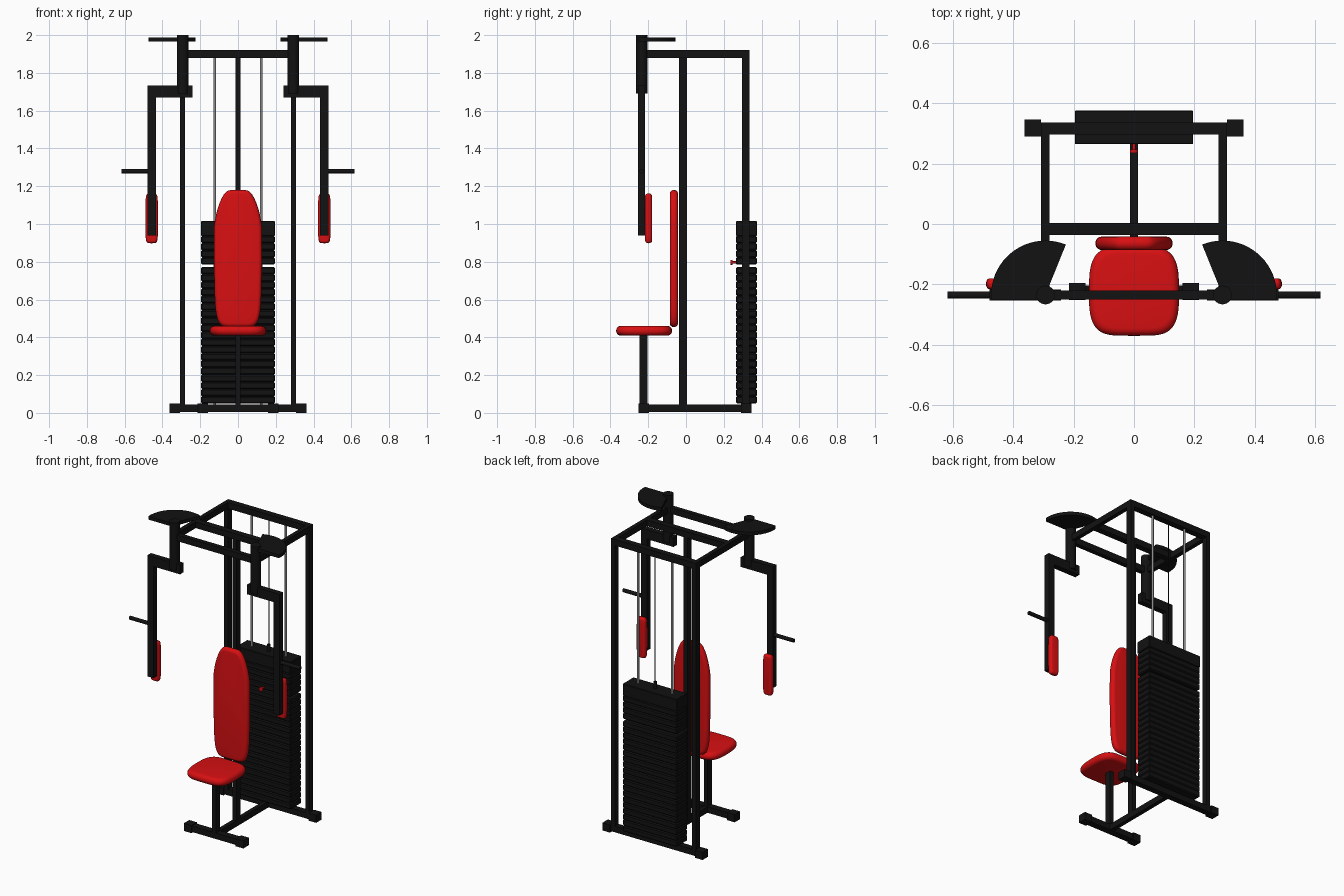
import bpy, bmesh, math
from mathutils import Vector, Matrix

if "Cube" in bpy.data.objects:
    bpy.data.objects.remove(bpy.data.objects["Cube"])


def material(name, rgb):
    m = bpy.data.materials.new(name)
    m.diffuse_color = (*rgb, 1)
    m.use_nodes = True
    m.node_tree.nodes["Principled BSDF"].inputs["Base Color"].default_value = m.diffuse_color
    return m


BLACK = material("black_steel", (0.006, 0.006, 0.006))
RED = material("red_vinyl", (0.68, 0.005, 0.006))
GREY = material("grey_rod", (0.25, 0.25, 0.25))


def finish(name, bm, mat, angle=None):
    bmesh.ops.recalc_face_normals(bm, faces=bm.faces)
    me = bpy.data.meshes.new(name)
    bm.to_mesh(me)
    bm.free()
    me.materials.append(mat)
    if angle:
        for p in me.polygons:
            p.use_smooth = True
        me.set_sharp_from_angle(angle=math.radians(angle))
    ob = bpy.data.objects.new(name, me)
    bpy.context.collection.objects.link(ob)
    return ob


def box(name, x, y, z, mat=BLACK, bevel=0):
    """Box given by its (min, max) range on each axis."""
    bm = bmesh.new()
    bmesh.ops.create_cube(bm, size=1)
    for v in bm.verts:
        v.co = Vector([(r[0] + r[1]) / 2 + c * (r[1] - r[0]) for r, c in zip((x, y, z), v.co)])
    if bevel:
        bmesh.ops.bevel(bm, geom=bm.edges[:], offset=bevel, segments=1, affect='EDGES')
    return finish(name, bm, mat)


def rod(name, a, b, r, mat=BLACK, sides=20):
    """Cylinder from point a to point b."""
    a, b = Vector(a), Vector(b)
    d = b - a
    bm = bmesh.new()
    m = Matrix.Translation((a + b) / 2) @ d.to_track_quat('Z', 'Y').to_matrix().to_4x4()
    bmesh.ops.create_cone(bm, cap_ends=True, segments=sides, radius1=r, radius2=r,
                          depth=d.length, matrix=m)
    return finish(name, bm, mat, 40)


def pad(name, centre, hu, hv, ht, place, power=5, taper=lambda v: 1, rim=0.02):
    """Cushion: rounded outline lofted through its thickness with a soft rim."""
    bm = bmesh.new()
    n, steps, rings = 56, 10, []
    for k in range(steps + 1):
        a = math.pi * (k / steps - 0.5)
        inset, t = rim * (1 - math.cos(a)), ht * math.sin(a)
        ring = []
        for i in range(n):
            c, s = math.cos(math.tau * i / n), math.sin(math.tau * i / n)
            u = math.copysign(abs(c) ** (2 / power), c)
            v = math.copysign(abs(s) ** (2 / power), s)
            p = place(u * (hu - inset) * taper(v), v * (hv - inset), t)
            ring.append(bm.verts.new(Vector(centre) + Vector(p)))
        rings.append(ring)
    for r0, r1 in zip(rings, rings[1:]):
        for i in range(n):
            bm.faces.new((r0[i], r0[(i + 1) % n], r1[(i + 1) % n], r1[i]))
    bm.faces.new(rings[0])
    bm.faces.new(rings[-1])
    return finish(name, bm, RED, 50)


def upright(u, v, t):
    return (u, t, v)


def flat(u, v, t):
    return (u, v, t)


T = 0.0135                      # half width of the frame tube
FRONT, MID, REAR = (-0.253, -0.216), (-0.037, 0.004), (0.296, 0.336)
TOP = (1.88, 1.92)

# Base frame
box("base_spine", (-T, T), (-0.23, 0.32), (0.006, 0.045))
box("rear_base_bar", (-0.33, 0.33), REAR, (0.006, 0.045))
box("front_base_bar", (-0.18, 0.18), (-0.247, -0.203), (0.006, 0.045))

# Main frame
box("centre_post", (-T, T), MID, (0.04, 1.9))
box("seat_post", (-T, T), (-0.247, -0.203), (0.04, 0.42))
box("top_rear_bar", (-0.3, 0.3), REAR, TOP)
box("top_middle_bar", (-0.3, 0.3), MID, TOP)
box("top_front_bar", (-0.29, 0.29), (-0.25, -0.22), TOP)

# Paired parts on both sides
for s, side in ((1, "right"), (-1, "left")):
    def span(a, b):
        return tuple(sorted((s * a, s * b)))
    box(f"{side}_rear_foot", span(0.308, 0.362), (0.29, 0.346), (0, 0.05))
    box(f"{side}_front_foot", span(0.16, 0.215), (-0.252, -0.196), (0, 0.05))
    box(f"{side}_rear_post", span(0.28, 0.307), REAR, (0.04, 1.92))
    box(f"{side}_top_side_bar", span(0.28, 0.307), (-0.235, 0.336), TOP)

    # Swinging press arm
    px, py = s * 0.293, -0.235
    rod(f"{side}_pivot", (px, py, 1.69), (px, py, 2.0), 0.031, sides=24)
    box(f"{side}_arm_crossbar", span(0.242, 0.478), FRONT, (1.67, 1.732))
    box(f"{side}_arm_drop", span(0.434, 0.478), FRONT, (0.94, 1.70))
    rod(f"{side}_handle", (s * 0.47, py, 1.28), (s * 0.617, py, 1.28), 0.012)
    pad(f"{side}_arm_pad", (s * 0.457, -0.198, 1.03), 0.033, 0.132, 0.018, upright,
        power=6, rim=0.012)

    # Cam plate: a circular sector around the pivot
    bm = bmesh.new()
    pts = [(0, 0), (0, -0.016), (0.178, -0.016)]
    pts += [(0.18 * math.cos(a), 0.18 * math.sin(a))
            for a in (math.radians(112) * i / 20 for i in range(21))]
    f = bm.faces.new([bm.verts.new((px + s * x, py + y, 1.966)) for x, y in pts])
    ext = bmesh.ops.extrude_face_region(bm, geom=[f])
    bmesh.ops.translate(bm, vec=(0, 0, 0.022),
                        verts=[v for v in ext["geom"] if isinstance(v, bmesh.types.BMVert)])
    finish(f"{side}_cam_plate", bm, BLACK)

    # Guide rods of the weight stack
    rod(f"{side}_guide_rod", (s * 0.123, 0.318, 0.04), (s * 0.123, 0.318, 1.89), 0.007, GREY, 12)

# Weight stack: fixed plates, a gap, then the lifted plates and top block
SX, SY = (-0.196, 0.196), (0.264, 0.376)
PITCH = 0.038
for i in range(19):
    z = 0.05 + i * PITCH
    box(f"weight_plate_{i + 1}", SX, SY, (z, z + PITCH), bevel=0.006)
for i in range(4):
    z = 0.785 + i * PITCH
    box(f"lifted_plate_{i + 1}", SX, SY, (z, z + PITCH), bevel=0.006)
box("stack_top_block", SX, SY, (0.937, 1.015), bevel=0.003)
rod("cable_connector", (0, 0.318, 1.01), (0, 0.318, 1.06), 0.01)
rod("cable", (0, 0.318, 1.05), (0, 0.318, 1.89), 0.003, sides=8)
rod("selector_pin", (0, 0.243, 0.797), (0, 0.28, 0.797), 0.006, RED, 12)
rod("selector_knob", (0, 0.235, 0.797), (0, 0.247, 0.797), 0.013, RED, 16)

# Cushions
pad("backrest", (0, -0.064, 0.817), 0.128, 0.363, 0.022, upright, power=6,
    taper=lambda v: 1 - 0.36 * max(0, (v - 0.4) / 0.6) ** 1.6 - 0.06 * max(0, -v))
pad("seat", (0, -0.222, 0.435), 0.15, 0.148, 0.026, flat, power=4.5,
    taper=lambda v: 1 - 0.1 * max(0, v) ** 2 - 0.08 * max(0, -v) ** 2, rim=0.025)
